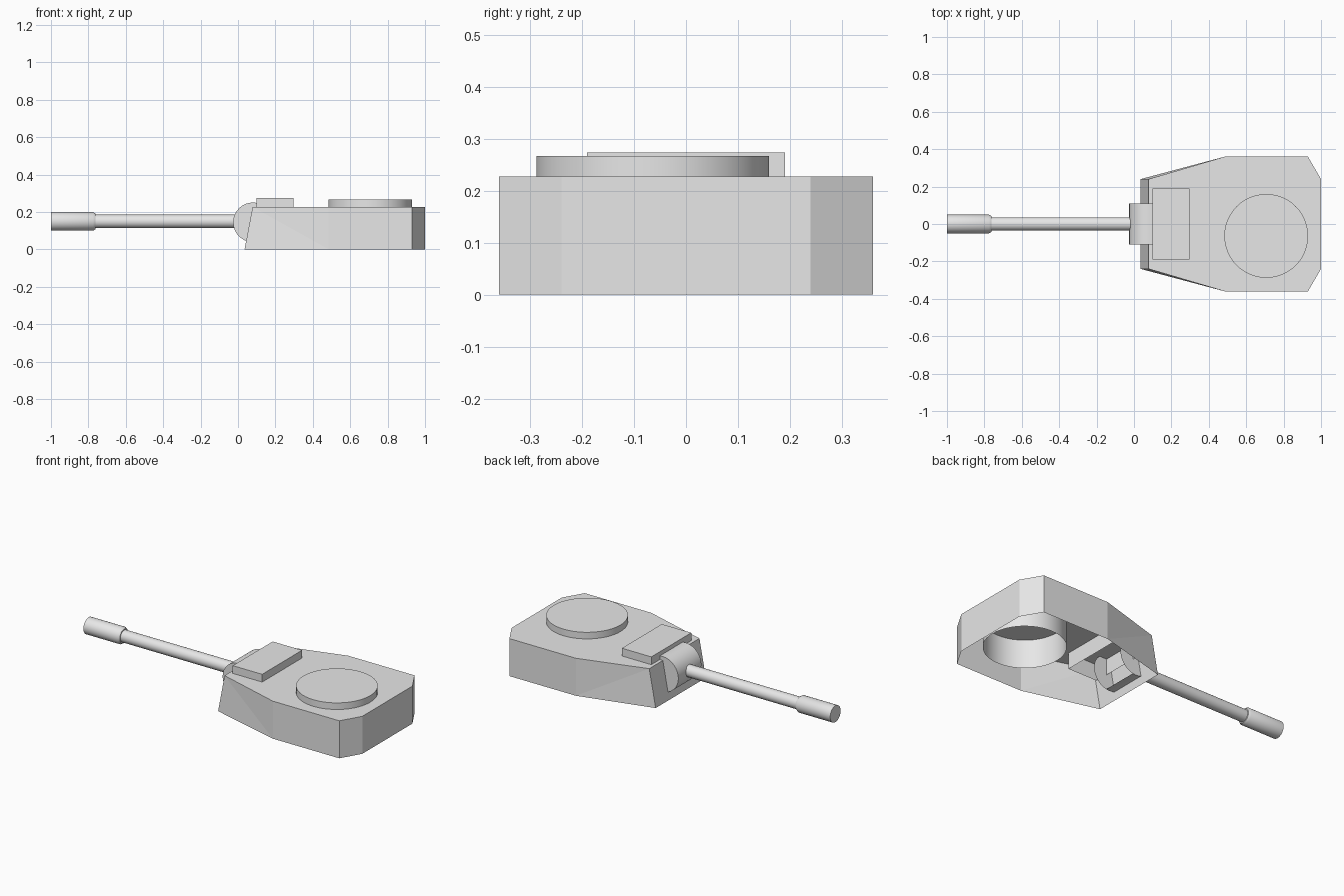
import bpy, bmesh, math
from mathutils import Matrix, Vector

if "Cube" in bpy.data.objects:
    bpy.data.objects.remove(bpy.data.objects["Cube"])

grey = bpy.data.materials.new("light_grey")
grey.use_nodes = True
grey.diffuse_color = (0.8, 0.8, 0.8, 1)
grey.node_tree.nodes["Principled BSDF"].inputs["Base Color"].default_value = (0.8, 0.8, 0.8, 1)

ROOF = 0.227


def finish(name, bm, smooth=False):
    mesh = bpy.data.meshes.new(name)
    bm.to_mesh(mesh)
    bm.free()
    obj = bpy.data.objects.new(name, mesh)
    bpy.context.collection.objects.link(obj)
    mesh.materials.append(grey)
    if smooth:
        bpy.ops.object.select_all(action='DESELECT')
        obj.select_set(True)
        bpy.context.view_layer.objects.active = obj
        bpy.ops.object.shade_smooth_by_angle(angle=math.radians(35))
    return obj


def drop_faces(bm, rule):
    bmesh.ops.delete(bm, geom=[f for f in bm.faces if rule(f)], context='FACES_ONLY')


def lathe_x(name, profile, z, segments=32):
    """Solid of revolution about a line along x, from (x, radius) pairs."""
    bm = bmesh.new()
    verts = [bm.verts.new((x, 0, r + z)) for x, r in profile]
    edges = [bm.edges.new(pair) for pair in zip(verts, verts[1:])]
    bmesh.ops.spin(bm, geom=verts + edges, cent=(0, 0, z), axis=(1, 0, 0),
                   angle=math.tau, steps=segments)
    bmesh.ops.remove_doubles(bm, verts=bm.verts, dist=1e-5)
    bmesh.ops.recalc_face_normals(bm, faces=bm.faces)
    return finish(name, bm, True)


# Turret shell: roof and walls, open underneath
half = [(0.035, 0.24), (0.485, 0.36), (0.93, 0.36), (1.0, 0.24)]
outline = [(x, -y) for x, y in half] + half[::-1]
bm = bmesh.new()
low = [bm.verts.new((x, y, 0)) for x, y in outline]
high = [bm.verts.new((0.078 if x < 0.1 else x, y, ROOF)) for x, y in outline]
bm.faces.new(high)
count = len(outline)
for i in range(count):
    j = (i + 1) % count
    if i == 0:                      # twisted front cheeks are split
        bm.faces.new((low[i], low[j], high[i]))
        bm.faces.new((low[j], high[j], high[i]))
    elif j == count - 1:
        bm.faces.new((low[i], low[j], high[j]))
        bm.faces.new((low[i], high[j], high[i]))
    else:
        bm.faces.new((low[i], low[j], high[j], high[i]))
finish("turret_shell", bm)

# Round hatch: drum passing through the roof, open below
bm = bmesh.new()
top, bottom = 0.267, 0.055
bmesh.ops.create_cone(bm, cap_ends=True, segments=48, radius1=0.224, radius2=0.224,
                      depth=top - bottom,
                      matrix=Matrix.Translation((0.707, -0.064, (top + bottom) / 2)))
drop_faces(bm, lambda f: f.normal.z < -0.9)
finish("round_hatch", bm, True)

# Roof box above the gun, open below
bm = bmesh.new()
top, bottom = 0.274, 0.13
bmesh.ops.create_cube(bm, size=1)
bmesh.ops.scale(bm, vec=(0.197, 0.382, top - bottom), verts=bm.verts)
bmesh.ops.translate(bm, vec=(0.197, 0, (top + bottom) / 2), verts=bm.verts)
drop_faces(bm, lambda f: f.normal.z < -0.9)
finish("roof_box", bm)

# Gun mantlet: drum lying across the front, open at the back between its ends
bm = bmesh.new()
bmesh.ops.create_cone(bm, cap_ends=True, segments=32, radius1=0.106, radius2=0.106, depth=0.22,
                      matrix=Matrix.Translation((0.08, 0, 0.145)) @ Matrix.Rotation(math.pi / 2, 4, 'X'))
drop_faces(bm, lambda f: f.calc_center_median().x > 0.1)
finish("gun_mantlet", bm, True)

# Barrel and muzzle
lathe_x("gun_barrel", [(-0.78, 0.0), (-0.78, 0.036), (0.0, 0.036), (0.0, 0.0)], 0.15)
lathe_x("muzzle", [(-1.0, 0.0), (-1.0, 0.05), (-0.775, 0.05), (-0.762, 0.042),
                   (-0.762, 0.0)], 0.15)
